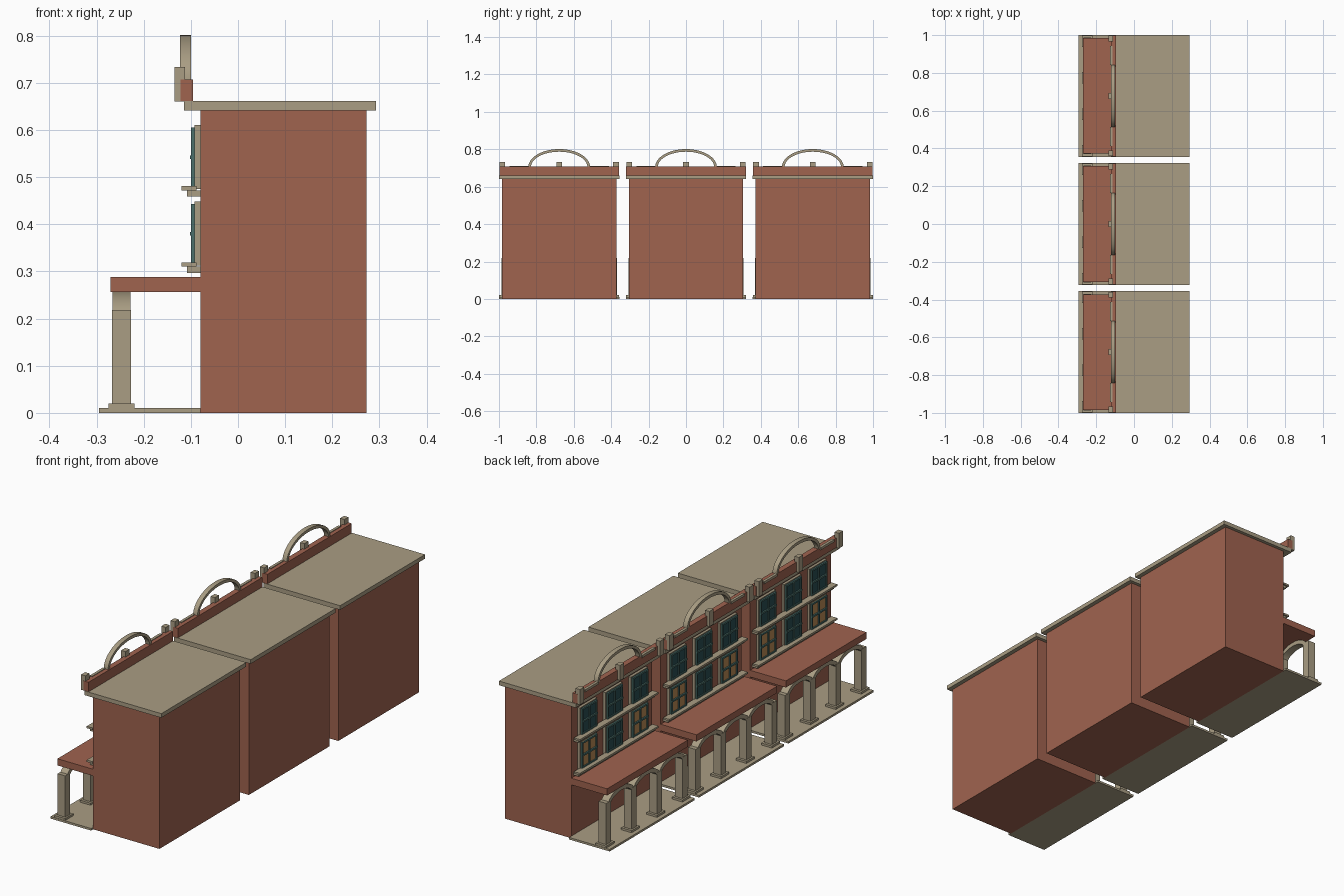
import bpy, bmesh, math

if "Cube" in bpy.data.objects:
    bpy.data.objects.remove(bpy.data.objects["Cube"], do_unlink=True)


def material(name, rgb):
    m = bpy.data.materials.new(name)
    m.use_nodes = True
    m.diffuse_color = (*rgb, 1)
    m.node_tree.nodes["Principled BSDF"].inputs["Base Color"].default_value = (*rgb, 1)
    return m


stone = material("stone", (0.40, 0.34, 0.23))
brick = material("brick", (0.35, 0.125, 0.078))
sash = material("window sash", (0.07, 0.16, 0.145))
dark_glass = material("dark glass", (0.022, 0.075, 0.085))
lit_glass = material("lit glass", (0.48, 0.25, 0.09))


def finish(name, bm, mat, smooth=False):
    bmesh.ops.recalc_face_normals(bm, faces=bm.faces)
    mesh = bpy.data.meshes.new(name)
    bm.to_mesh(mesh)
    bm.free()
    mesh.materials.append(mat)
    ob = bpy.data.objects.new(name, mesh)
    bpy.context.collection.objects.link(ob)
    if smooth:
        bpy.ops.object.select_all(action="DESELECT")
        ob.select_set(True)
        bpy.context.view_layer.objects.active = ob
        bpy.ops.object.shade_smooth_by_angle(angle=math.radians(35))
    return ob


def add_box(bm, x, y, z):
    vs = bmesh.ops.create_cube(bm, size=1)["verts"]
    for v in vs:
        for i, (lo, hi) in enumerate((x, y, z)):
            v.co[i] = lo if v.co[i] < 0 else hi


def boxes(name, mat, *extents):
    bm = bmesh.new()
    for e in extents:
        add_box(bm, *e)
    return finish(name, bm, mat)


def around(c, half):
    return (c - half, c + half)


def arch(name, x, y, z, half, rise, thick, steps=24):
    """Half-elliptical ring in the yz plane, extruded along x."""
    bm = bmesh.new()
    rings = []
    for i in range(steps + 1):
        a = math.pi * i / steps
        c, s = math.cos(a), math.sin(a)
        outer = (y + half * c, z + rise * s)
        inner = (y + (half - thick) * c, z + (rise - thick) * s)
        rings.append([bm.verts.new((px, *p)) for px, p in
                      ((x[0], outer), (x[1], outer), (x[1], inner), (x[0], inner))])
    for a, b in zip(rings, rings[1:]):
        for k in range(4):
            n = (k + 1) % 4
            bm.faces.new((a[k], a[n], b[n], b[k]))
    bm.faces.new(rings[0])
    bm.faces.new(rings[-1])
    return finish(name, bm, stone, True)


def window(y, z0, z1, glass):
    # stone surround, glass plate, then sash bars
    boxes("window_surround", stone, ((-0.092, -0.08), around(y, 0.065), (z0 - 0.004, z1 + 0.005)))
    boxes("window_glass", glass, ((-0.095, -0.0915), around(y, 0.056), (z0, z1)))
    w, bar, mid = 0.058, 0.008, (z0 + z1) / 2
    depth = (-0.1, -0.092)
    boxes("window_sash", sash,
          (depth, (y - w, y - w + bar), (z0, z1)),
          (depth, (y + w - bar, y + w), (z0, z1)),
          (depth, around(y, w), (z0, z0 + bar)),
          (depth, around(y, w), (z1 - bar, z1)),
          (depth, around(y, 0.004), (z0, z1)),
          ((-0.102, -0.092), around(y, w), around(mid, 0.004)))


def house(cy):
    # main block, roof and pavement
    boxes("house_body", brick, ((-0.08, 0.272), around(cy, 0.306), (0, 0.641)))
    boxes("roof_slab", stone, ((-0.115, 0.293), around(cy, 0.322), (0.641, 0.661)))
    boxes("pavement", stone, ((-0.295, -0.08), around(cy, 0.322), (0, 0.01)))

    # parapet with posts, coping and crowning arch
    boxes("parapet", brick, ((-0.122, -0.095), around(cy, 0.32), (0.661, 0.707)))
    for dy in (-0.304, 0, 0.304):
        boxes("parapet_post", stone, ((-0.135, -0.112), around(cy + dy, 0.015), (0.66, 0.733)))
    for side in (-1, 1):
        boxes("parapet_coping", stone, ((-0.127, -0.114), around(cy + side * 0.215, 0.05), (0.698, 0.71)))
    arch("parapet_arch", (-0.123, -0.1), cy, 0.705, 0.165, 0.096, 0.014)

    # windows and stepped sills on both upper floors
    for z0, z1, lit in ((0.317, 0.443, True), (0.479, 0.605, False)):
        boxes("window_sill", stone,
              ((-0.12, -0.088), around(cy, 0.298), (z0 - 0.007, z0 + 0.002)),
              ((-0.108, -0.08), around(cy, 0.29), (z0 - 0.02, z0 - 0.007)))
        for k in (-1, 0, 1):
            window(cy + k * 0.193, z0, z1, lit_glass if lit and k else dark_glass)

    # arcade: canopy, columns and arches
    boxes("arcade_canopy", brick, ((-0.27, -0.08), around(cy, 0.306), (0.256, 0.288)))
    for k in range(4):
        y = cy + (k - 1.5) * 0.193
        boxes("arcade_column", stone,
              ((-0.267, -0.227), around(y, 0.019), (0.01, 0.218)),
              ((-0.275, -0.219), around(y, 0.031), (0.01, 0.02)))
    for k in (-1, 0, 1):
        arch("arcade_arch", (-0.266, -0.228), cy + k * 0.193, 0.19, 0.105, 0.067, 0.02)


for unit in (-1, 0, 1):
    house(unit * 0.678)
